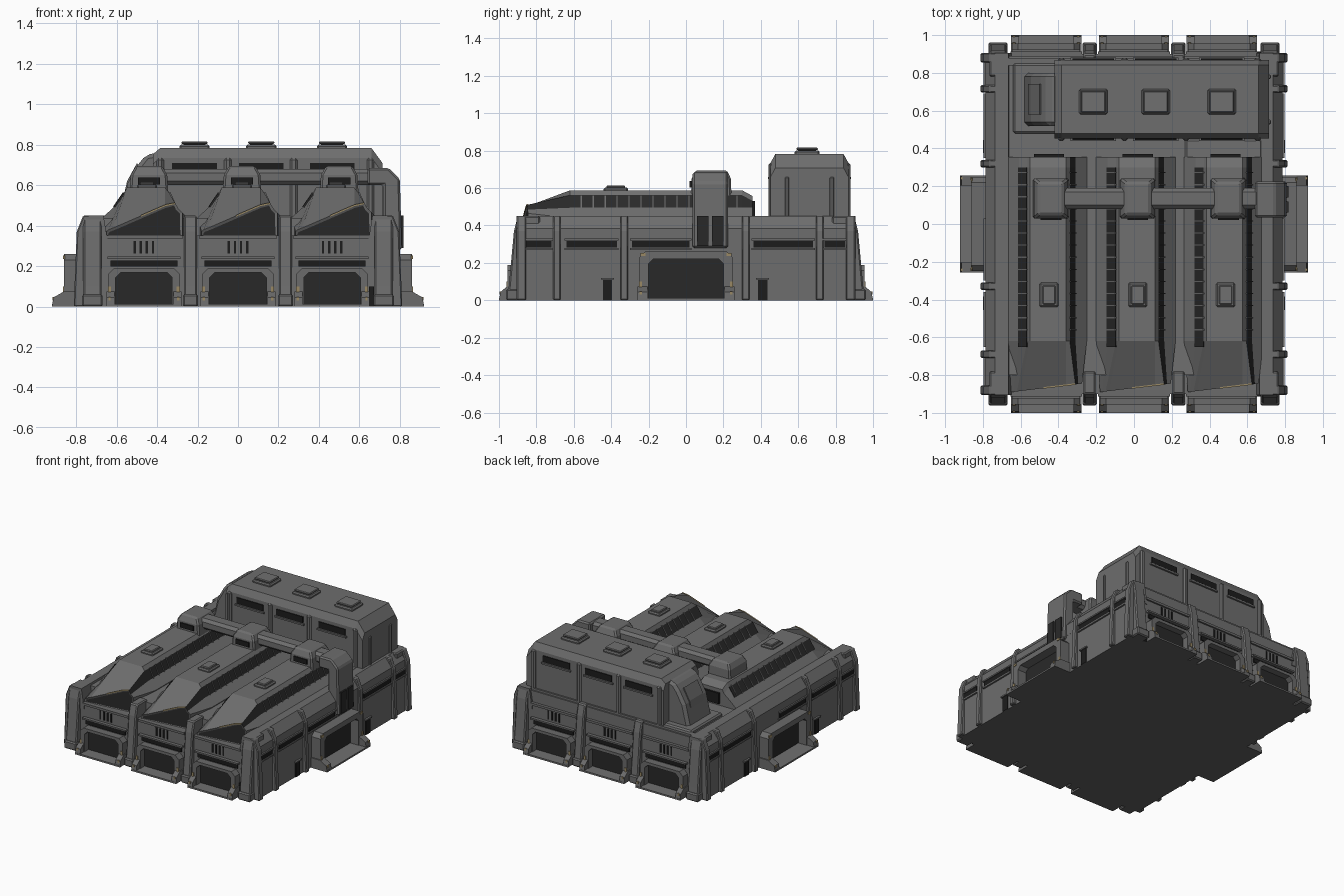
import bpy, bmesh

cube = bpy.data.objects.get("Cube")
if cube:
    bpy.data.objects.remove(cube, do_unlink=True)


def material(name, r, g, b):
    m = bpy.data.materials.new(name)
    m.use_nodes = True
    m.diffuse_color = (r, g, b, 1)
    m.node_tree.nodes["Principled BSDF"].inputs["Base Color"].default_value = (r, g, b, 1)
    return m


WALL = material("wall_grey", .155, .155, .155)
ROOF = material("roof_grey", .16, .16, .16)
TRIM = material("trim_grey", .145, .145, .145)
DARK = material("dark_opening", .022, .022, .022)
BLACK = material("black_window", .012, .012, .012)
BASE = material("underside_grey", .115, .115, .115)
TAN = material("worn_tan", .32, .25, .13)

# Each side maps (across, outward, up) to world space; "plain" is x, y, z
SIDES = {
    "plain": lambda u, d, z: (u, d, z),
    "front": lambda u, d, z: (u, -d, z),
    "back": lambda u, d, z: (u, d, z),
    "left": lambda u, d, z: (d, u, z),
    "right": lambda u, d, z: (-d, u, z),
}


def loft(name, rings, mat, side="plain", bevel=0, dark_spans=(), dark_cap=False):
    """Skin equal rings of points, close the ends, and colour the chosen faces."""
    bm = bmesh.new()
    rows = [[bm.verts.new(SIDES[side](*p)) for p in ring] for ring in rings]
    n = len(rows[0])
    glazed = []
    for a, b in zip(rows, rows[1:]):
        for i in range(n):
            j = (i + 1) % n
            f = bm.faces.new((a[i], a[j], b[j], b[i]))
            if i in dark_spans:
                glazed.append(f)
    cap = bm.faces.new(rows[0])
    bm.faces.new(rows[-1])
    bmesh.ops.recalc_face_normals(bm, faces=bm.faces[:])
    if dark_cap:
        bmesh.ops.inset_individual(bm, faces=[cap], thickness=.013, depth=-.006)
        cap.material_index = 2
    for f in glazed:
        f.material_index = 2
    for f in bm.faces:
        if all(v.co.z < .001 for v in f.verts):
            f.material_index = 1
    me = bpy.data.meshes.new(name)
    bm.to_mesh(me)
    bm.free()
    for m in (mat, BASE, DARK):
        me.materials.append(m)
    ob = bpy.data.objects.new(name, me)
    bpy.context.collection.objects.link(ob)
    if bevel:
        mod = ob.modifiers.new("edge_chamfer", 'BEVEL')
        mod.width, mod.segments = bevel, 1
    return ob


def block(name, u0, u1, d0, d1, z0, z1, mat, side="plain", bevel=0):
    ring = [(u0, z0), (u1, z0), (u1, z1), (u0, z1)]
    return loft(name, [[(u, d, z) for u, z in ring] for d in (d0, d1)], mat, side, bevel)


def across(name, pts, u0, u1, mat, side="plain", bevel=0):
    """Extrude an (outward, up) profile across a facade."""
    return loft(name, [[(u, d, z) for d, z in pts] for u in (u0, u1)], mat, side, bevel)


def outward(name, pts, d0, d1, mat, side="plain", bevel=0):
    """Extrude an (across, up) profile outward."""
    return loft(name, [[(u, d, z) for u, z in pts] for d in (d0, d1)], mat, side, bevel)


def portal(side, c, half, inner, h, ih, wall, face, tip):
    """Vehicle door with a chamfered surround, ramp and low cheek walls."""
    def arch(w, top, cut):
        return [(c - w, 0), (c - w, top - cut), (c - w + cut, top),
                (c + w - cut, top), (c + w, top - cut), (c + w, 0)]
    outward(side + "_door_frame", arch(half, h, .03) + arch(inner, ih, .025)[::-1],
            wall - .02, face, TRIM, side)
    outward(side + "_door", arch(inner + .005, ih + .005, .025), wall - .01, wall + .006, DARK, side)
    block(side + "_ramp", c - half, c + half, wall, tip, 0, .012, ROOF, side)
    cheek = [(wall, 0), (tip, 0), (tip - .008, .045), (face, .075), (wall, .075)]
    for s in (-1, 1):
        a, b = sorted((c + s * (half + .008), c + s * (inner + .005)))
        across(side + "_ramp_cheek", cheek, a, b, TRIM, side)
        m = c + s * (half - .008)
        block(side + "_worn_mark", m - .008, m + .008, face, face + .005, .072, .1, TAN, side)
        block(side + "_worn_cheek", m - .006, m + .006, tip - .012, tip - .002, .03, .047, TAN, side)


# Main hall body, deck and sloping shoulders
block("hall_body", -.785, .785, -.9, .9, 0, .35, WALL)
block("roof_deck", -.7, .7, -.8, .89, .34, .435, ROOF)
for s in (-1, 1):
    outward("roof_shoulder", [(s * u, z) for u, z in
            ((.64, .3), (.786, .3), (.786, .385), (.735, .45), (.665, .45))],
            -.905, .905, WALL)

# Front and rear facades
DOORS = (-.465, 0, .465)
post = [(.78, 0), (.955, 0), (.945, .1), (.92, .37), (.9, .45), (.78, .45)]
for side in ("front", "back"):
    for c in DOORS:
        portal(side, c, .178, .14, .19, .168, .9, .955, 1)
        block(side + "_window_strip", c - .165, c + .165, .89, .908, .198, .228, BLACK, side)
        block(side + "_ledge", c - .18, c + .18, .89, .925, .235, .247, TRIM, side)
        block(side + "_cornice", c - .19, c + .19, .88, .912, .335, .352, TRIM, side)
        for k in range(4):
            u = c - .045 + k * .03
            block(side + "_vent_slit", u - .006, u + .006, .89, .905, .262, .325, BLACK, side)
    for u, w in ((-.72, .045), (-.235, .032), (.235, .032), (.72, .045)):
        across(side + "_pilaster", post, u - w, u + w, WALL, side, .008)
        block(side + "_pilaster_foot", u - w - .006, u + w + .006, .88, .962, 0, .06, TRIM, side, .008)
    block(side + "_small_door", .648, .672, .89, .912, 0, .1, BLACK, side)
block("rear_upper_wall", -.68, .68, .84, .88, .34, .45, WALL)

# Flank facades
flank_post = [(.74, 0), (.812, 0), (.808, .1), (.797, .37), (.765, .45), (.72, .45)]
STRIPS = ((-.86, -.72), (-.64, -.37), (-.29, .02), (.36, .68), (.74, .85))
for side in ("left", "right"):
    portal(side, 0, .25, .2, .26, .22, .785, .86, .92)
    for u in (-.23, .23):
        block(side + "_worn_corner", u - .014, u + .014, .855, .864, .236, .252, TAN, side)
    for a, b in STRIPS:
        block(side + "_window_strip", a, b, .77, .792, .282, .318, BLACK, side)
        block(side + "_window_sill", a - .01, b + .01, .77, .797, .27, .28, TRIM, side)
        block(side + "_window_lintel", a - .01, b + .01, .77, .797, .32, .33, TRIM, side)
    for u, w in ((-.88, .025), (-.69, .02), (-.33, .02), (.32, .02), (.715, .02), (.88, .025)):
        across(side + "_pilaster", flank_post, u - w, u + w, WALL, side, .006)
    for u in (-.42, .41):
        block(side + "_small_door", u - .025, u + .025, .77, .792, 0, .11, BLACK, side)
        block(side + "_small_door_hood", u - .035, u + .035, .77, .8, .11, .12, TRIM, side)

# Three raised roof monitors with glazed flanks and slanted front windows
full = [(-.22, .345), (-.22, .44), (-.16, .495), (-.115, .56), (-.1, .588),
        (.09, .588), (.11, .562), (.14, .495), (.2, .44), (.2, .345)]
nose = [(-.2, .345), (-.2, .37), (-.19, .38), (-.17, .388), (-.15, .396),
        (.09, .5), (.14, .51), (.155, .485), (.175, .465), (.175, .345)]
BAYS = (-.45, .02, .485)


def nose_y(x):
    return -.89 + .045 * (x + .2) / .375


for c in BAYS:
    front = [(c + x, nose_y(x), z) for x, z in nose]
    mid = [(c + x, -.62, z) for x, z in full]
    rear = [(c + x, .3, z) for x, z in full]
    end = [(c + x, .355, z - .03 * (z > .5)) for x, z in full]
    loft("roof_monitor", [front, mid, rear, end], ROOF, dark_spans=(6,), dark_cap=True)
    # Worn lip along the slanted front edge
    loft("worn_lip", [[(c + x, nose_y(x) + dy, z + dz) for dy, dz in
         ((-.002, -.004), (.006, -.004), (.006, .004), (-.002, .004))]
         for x, z in ((-.03, .448), (.09, .5), (.138, .51))], TAN)
    # Glazing on the other flank, with mullions over both
    loft("monitor_glazing", [[(c + x, y, z) for x, z in
         ((-.165, .495), (-.118, .562), (-.11, .55), (-.15, .485))] for y in (-.65, .3)], DARK)
    for k in range(14):
        y = -.56 + k * .064
        for a, b in (((-.168, .493), (-.12, .564)), ((.148, .493), (.117, .564))):
            loft("monitor_mullion", [[(c + a[0], v, a[1]), (c + b[0], v, b[1]),
                 (c + b[0] * .9, v, b[1]), (c + a[0] * .9, v, a[1])]
                 for v in (y - .003, y + .003)], TRIM)
    block("monitor_hatch", c - .05, c + .05, -.44, -.31, .58, .604, TRIM, bevel=.008)
    block("monitor_hatch_lid", c - .035, c + .035, -.425, -.325, .6, .615, ROOF, bevel=.005)
    block("monitor_end_vent", c - .08, c + .08, .35, .37, .45, .53, BLACK)

# Cross duct with a junction on each monitor, then down the flank
block("cross_duct", -.5, .74, .08, .19, .6, .68, WALL, bevel=.02)
for c in (-.44, .02, .5):
    loft("duct_junction", [[(c - w, y0, z), (c + w, y0, z), (c + w, y1, z), (c - w, y1, z)]
         for w, y0, y1, z in ((.1, .025, .245, .5), (.09, .03, .24, .65), (.065, .05, .22, .695))],
         WALL, bevel=.01)
    block("junction_vent", c - .055, c + .055, .02, .04, .603, .638, BLACK)
outward("down_duct", [(.64, .6), (.64, .685), (.745, .685), (.8, .63), (.81, .28), (.72, .28), (.72, .6)],
        .035, .225, WALL, bevel=.01)
for y in (.06, .14):
    block("down_duct_panel", .8, .817, y, y + .06, .29, .45, DARK)

# Tall rear block with ribs, windows and hatches
hall = [(.452, .42), (.452, .735), (.478, .783), (.842, .783), (.868, .735), (.868, .42)]
loft("rear_block", [[(x, y, z - dz * (z > .7)) for y, z in hall]
     for x, dz in ((-.42, .03), (-.385, 0), (.66, 0), (.715, .075))], WALL)
for x in (-.385, -.05, .275, .655):
    for y0, y1 in ((.44, .47), (.85, .88)):
        block("rear_block_rib", x - .018, x + .018, y0, y1, .42, .735, WALL, bevel=.01)
for x in (-.215, .115, .465):
    for y0, y1 in ((.445, .47), (.85, .875)):
        block("rear_block_window", x - .11, x + .11, y0, y1, .665, .71, BLACK)
        block("rear_window_sill", x - .12, x + .12, y0 - .006, y1 + .006, .648, .66, TRIM)
    block("rear_hatch", x - .075, x + .075, .58, .715, .775, .8, TRIM, bevel=.008)
    block("rear_hatch_lid", x - .065, x + .065, .59, .705, .803, .817, ROOF, bevel=.005)
    block("rear_hatch_gap", x - .055, x + .055, .6, .695, .795, .805, BLACK)
for y in (.54, .78):
    block("end_rib", .7, .725, y - .012, y + .012, .42, .66, WALL, bevel=.006)

# Sloping annex at the end of the rear block
outward("annex", [(-.59, .42), (-.545, .61), (-.495, .7), (-.455, .75), (-.4, .76), (-.4, .42)],
        .52, .8, WALL, bevel=.02)
outward("annex_panel", [(-.56, .57), (-.548, .62), (-.5, .708), (-.48, .69)], .58, .74, TRIM)
block("annex_plinth", -.64, -.4, .48, .85, .42, .46, ROOF, bevel=.01)
block("deck_plate", .27, .68, .27, .45, .42, .452, ROOF, bevel=.01)
